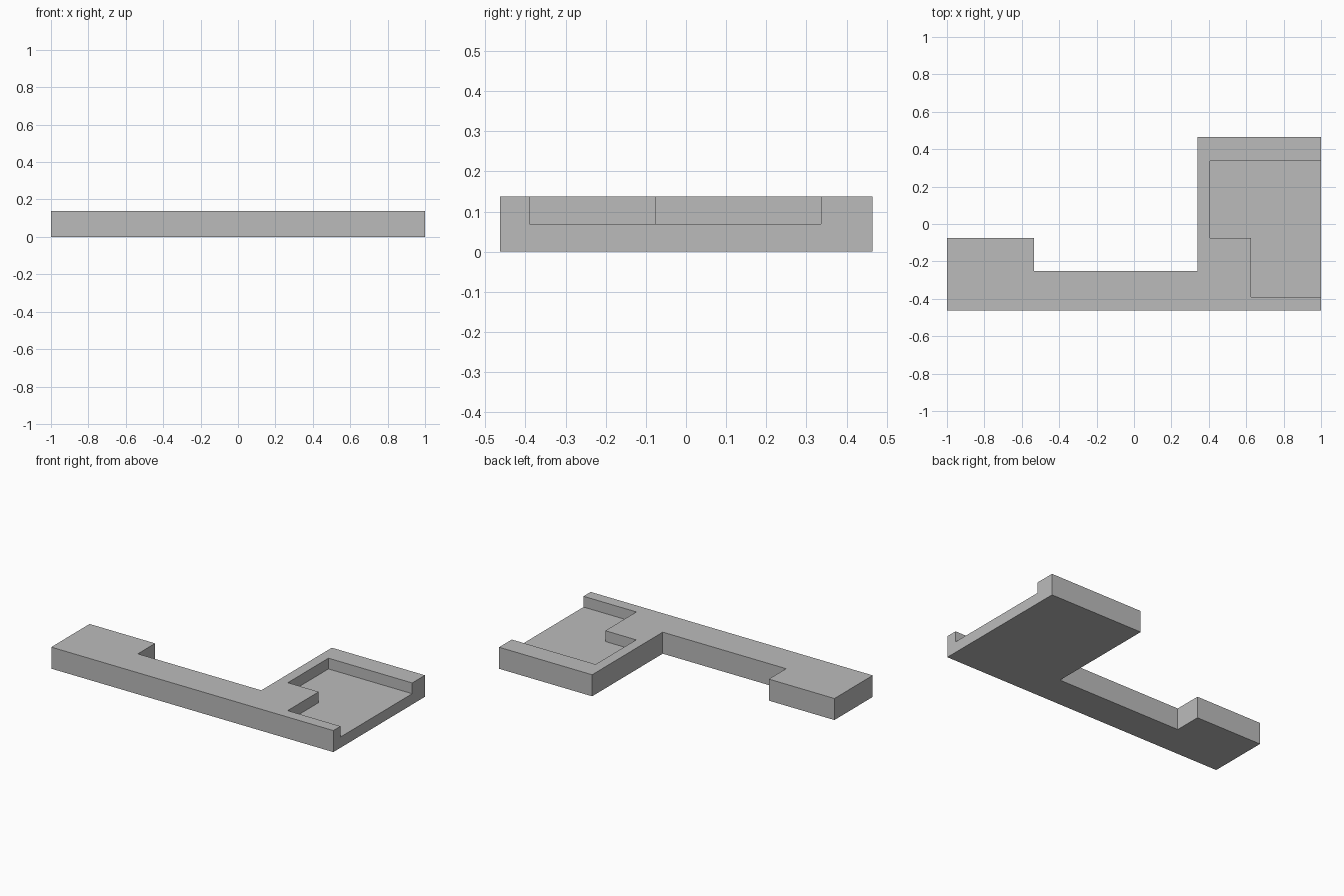
import bpy
import bmesh

cube = bpy.data.objects.get("Cube")
if cube:
    bpy.data.objects.remove(cube, do_unlink=True)

HEIGHT = 0.138
FLOOR = 0.069

grey = bpy.data.materials.new("plain grey")
grey.use_nodes = True
colour = (0.5, 0.5, 0.5, 1)
grey.diffuse_color = colour
grey.node_tree.nodes["Principled BSDF"].inputs["Base Color"].default_value = colour


def prism(name, outline, bottom, top):
    """Extrude a flat outline upward into a solid."""
    bm = bmesh.new()
    face = bm.faces.new([bm.verts.new((x, y, bottom)) for x, y in outline])
    up = bmesh.ops.extrude_face_region(bm, geom=[face], use_keep_orig=True)
    for v in up["geom"]:
        if isinstance(v, bmesh.types.BMVert):
            v.co.z = top
    bmesh.ops.recalc_face_normals(bm, faces=bm.faces)
    mesh = bpy.data.meshes.new(name)
    bm.to_mesh(mesh)
    bm.free()
    mesh.materials.append(grey)
    obj = bpy.data.objects.new(name, mesh)
    bpy.context.collection.objects.link(obj)
    return obj


# Slab: long bar with a short block on one end and a deep block on the other
body = prism("stepped_slab", [
    (-1, -0.463), (1, -0.463), (1, 0.465), (0.34, 0.465),
    (0.34, -0.25), (-0.535, -0.25), (-0.535, -0.075), (-1, -0.075),
], 0, HEIGHT)

# Stepped pocket, open on the left side
cutter = prism("pocket_cutter", [
    (1.1, -0.39), (1.1, 0.336), (0.406, 0.336),
    (0.406, -0.075), (0.625, -0.075), (0.625, -0.39),
], FLOOR, HEIGHT + 0.1)
cutter.hide_render = True

cut = body.modifiers.new("pocket", "BOOLEAN")
cut.operation = "DIFFERENCE"
cut.solver = "EXACT"
cut.object = cutter

# Bake the cut and discard the helper
bpy.context.view_layer.objects.active = body
bpy.ops.object.modifier_apply(modifier=cut.name)
bpy.data.objects.remove(cutter, do_unlink=True)
